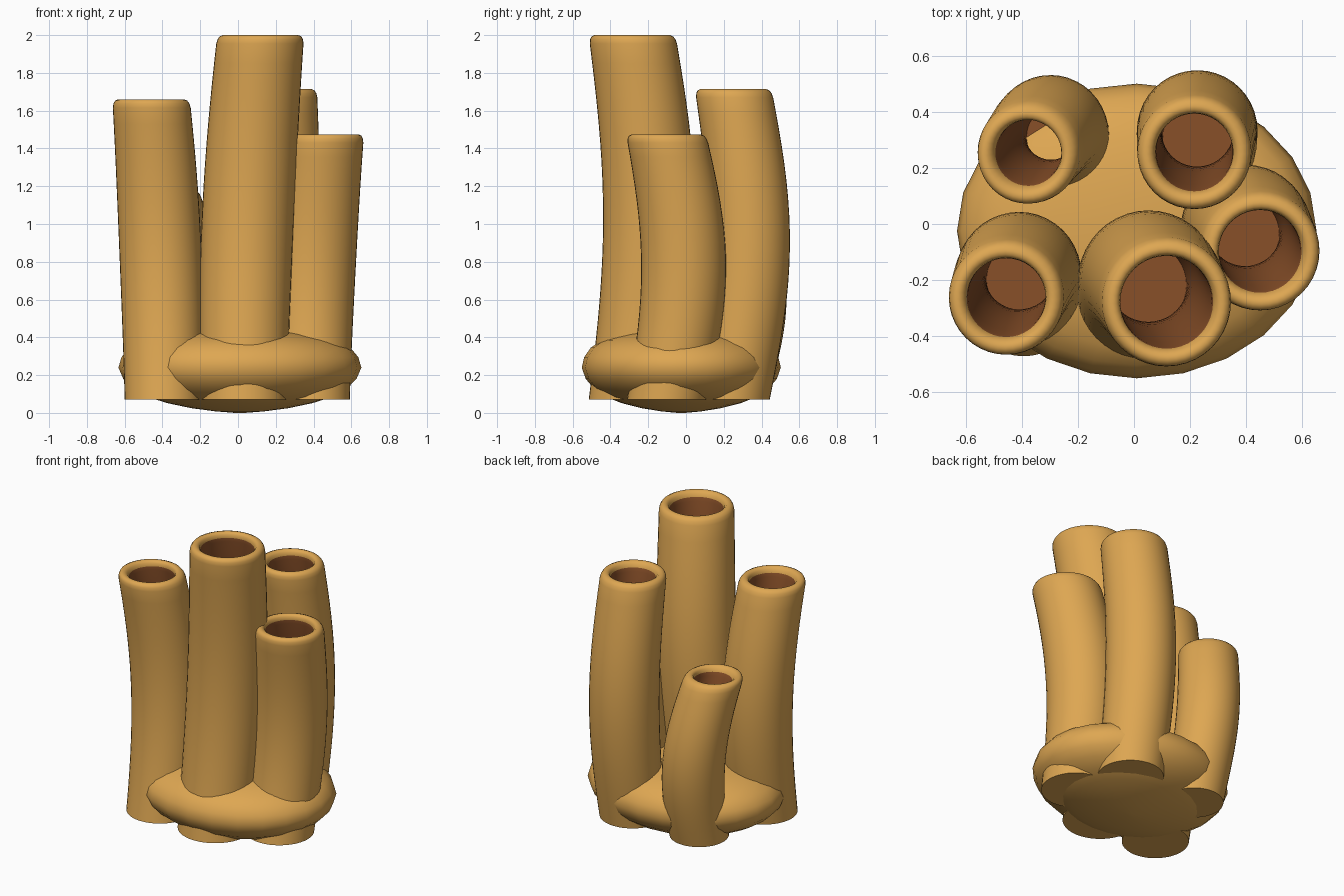
import bpy, bmesh, math
from mathutils import Vector

if "Cube" in bpy.data.objects:
    bpy.data.objects.remove(bpy.data.objects["Cube"])


def material(name, rgb):
    m = bpy.data.materials.new(name)
    m.diffuse_color = (*rgb, 1)
    m.use_nodes = True
    m.node_tree.nodes["Principled BSDF"].inputs["Base Color"].default_value = m.diffuse_color
    return m


OCHRE = material("ochre", (0.73, 0.385, 0.085))
BROWN = material("dark_brown", (0.25, 0.08, 0.022))


def loft(name, rings, sides, inner_from=None):
    """Skin horizontal rings (x, y, z, rx, ry), closing both ends."""
    bm = bmesh.new()
    loops = []
    for x, y, z, rx, ry in rings:
        loops.append([bm.verts.new((x + rx * math.cos(a), y + ry * math.sin(a), z))
                      for a in (2 * math.pi * i / sides for i in range(sides))])
    for k, (lo, hi) in enumerate(zip(loops, loops[1:])):
        for i in range(sides):
            j = (i + 1) % sides
            f = bm.faces.new((lo[i], lo[j], hi[j], hi[i]))
            f.material_index = int(inner_from is not None and k >= inner_from)
    bm.faces.new(loops[0][::-1])
    bm.faces.new(loops[-1]).material_index = int(inner_from is not None)
    mesh = bpy.data.meshes.new(name)
    bm.to_mesh(mesh)
    bm.free()
    mesh.materials.append(OCHRE)
    mesh.materials.append(BROWN)
    ob = bpy.data.objects.new(name, mesh)
    bpy.context.collection.objects.link(ob)
    bpy.context.view_layer.objects.active = ob
    ob.select_set(True)
    bpy.ops.object.shade_smooth_by_angle(angle=math.radians(50))
    ob.select_set(False)
    return ob


def tube(name, base, top, height, r, bulge):
    """Hollow tube that bows backward and leans toward its top."""
    z0 = 0.07

    def ring(z, radius, swell=True):
        t = (z - z0) / (height - z0)
        s = math.sin(math.pi * t)
        x = base[0] + (top[0] - base[0]) * t * t
        y = base[1] + (top[1] - base[1]) * t + bulge * s
        radius *= 1 + (0.06 * s if swell else 0)
        return (x, y, z, radius, radius)

    n = 18
    rings = [ring(z0 + (height - 0.045 - z0) * i / n, r) for i in range(n + 1)]
    # rounded lip
    for dr, dz in ((0.004, 0.022), (0.014, 0.007), (0.03, 0), (0.045, 0.002),
                   (0.058, 0.014), (0.064, 0.035)):
        rings.append(ring(height - dz, r - dr, False))
    first_inner = len(rings) - 1
    # inside wall down to the floor
    floor, start = 0.3 * height, height - 0.06
    for i in range(13):
        rings.append(ring(start + (floor - start) * i / 12, (r - 0.066) * (1 - 0.08 * i / 12), False))
    loft(name, rings, 40, first_inner)


# tubes: base xy, top xy, height, radius, backward bow
tube("tall_front_tube", (0.03, -0.285), (0.12, -0.285), 2.0, 0.23, 0.09)
tube("left_front_tube", (-0.395, -0.268), (-0.46, -0.27), 1.66, 0.205, 0.095)
tube("back_left_tube", (-0.27, 0.245), (-0.385, 0.245), 1.18, 0.182, 0.095)
tube("back_right_tube", (0.23, 0.24), (0.215, 0.25), 1.715, 0.203, 0.09)
tube("right_tube", (0.38, -0.1), (0.455, -0.105), 1.475, 0.212, 0.09)

# rounded mound joining the tubes: relative radius, height
profile = [(0.04, 0.003), (0.2, 0.008), (0.4, 0.025), (0.6, 0.052), (0.76, 0.085), (0.88, 0.13),
           (0.96, 0.18), (1.0, 0.24), (0.975, 0.295), (0.91, 0.345), (0.8, 0.385),
           (0.65, 0.415), (0.45, 0.438), (0.22, 0.452), (0.04, 0.455)]
profile[0] = (0.04, 0.0)
loft("base_mound", [(0.01, -0.025, z, 0.643 * k, 0.527 * k) for k, z in profile], 24)
